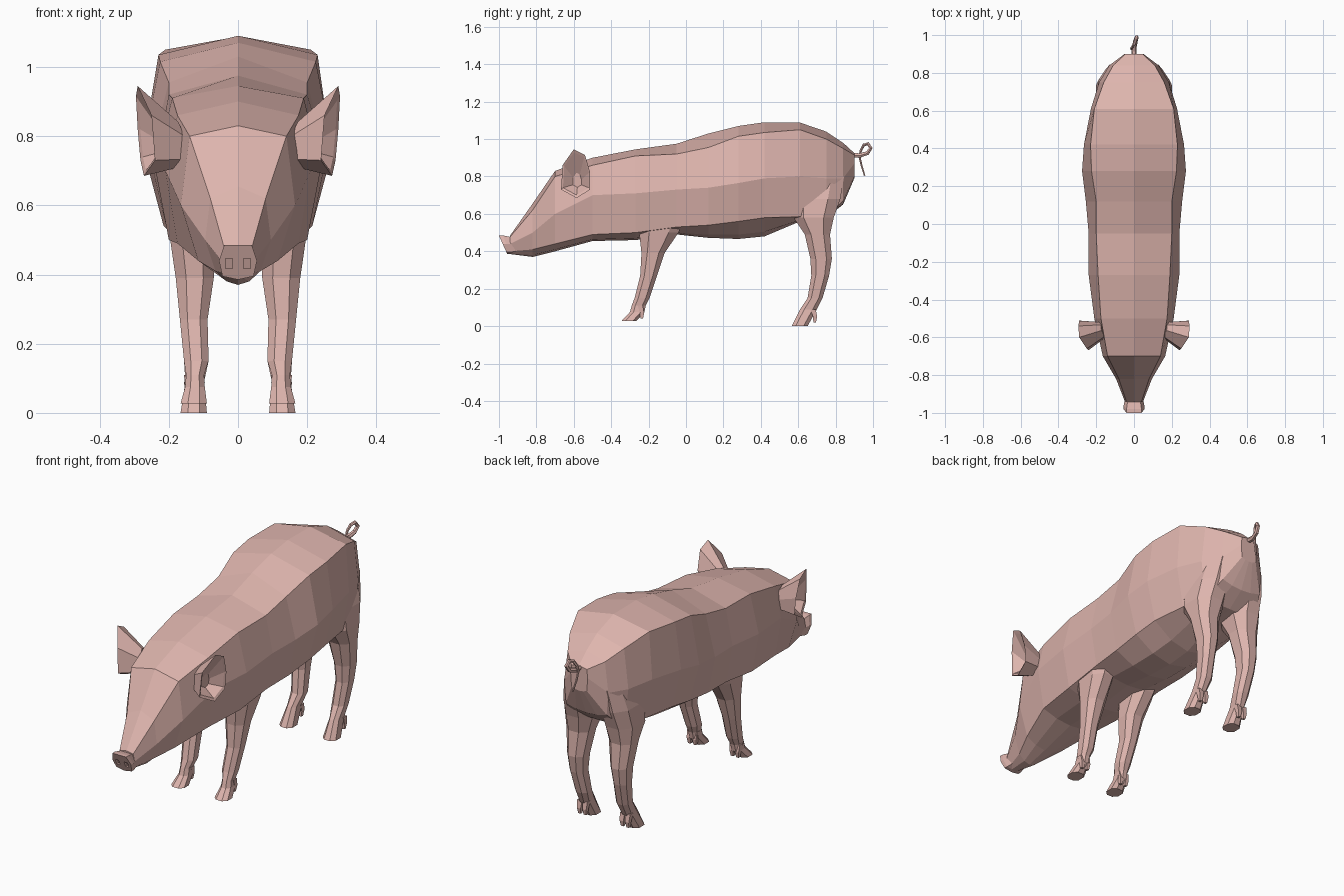
import bpy, bmesh, math
from mathutils import Vector

pink = bpy.data.materials.new("pink_skin")
pink.diffuse_color = (0.73, 0.46, 0.42, 1)


def finish(name, bm):
    bmesh.ops.recalc_face_normals(bm, faces=bm.faces)
    mesh = bpy.data.meshes.new(name)
    bm.to_mesh(mesh)
    bm.free()
    obj = bpy.data.objects.new(name, mesh)
    mesh.materials.append(pink)
    bpy.context.collection.objects.link(obj)
    return obj


def loft(name, rings, caps=True):
    bm = bmesh.new()
    rows = [[bm.verts.new(p) for p in ring] for ring in rings]
    n = len(rows[0])
    for a, b in zip(rows, rows[1:]):
        for i in range(n):
            j = (i + 1) % n
            bm.faces.new((a[i], a[j], b[j], b[i]))
    if caps:
        bm.faces.new(rows[0])
        bm.faces.new(rows[-1])
    return finish(name, bm)


# Body and head: y, top z, then corner, widest and lower edges (x, z), belly z
sections = [
    (-0.94, .485, .04, .478, .048, .44, .03, .40, .385),
    (-0.82, .655, .08, .62, .095, .50, .065, .41, .37),
    (-0.70, .83, .14, .80, .165, .60, .115, .44, .40),
    (-0.50, .90, .175, .86, .21, .70, .175, .49, .455),
    (-0.27, .945, .19, .91, .24, .71, .20, .50, .46),
    (-0.05, .975, .20, .92, .24, .73, .205, .53, .49),
    (0.12, 1.03, .20, .955, .255, .74, .215, .54, .472),
    (0.28, 1.07, .225, 1.015, .275, .765, .22, .56, .466),
    (0.42, 1.09, .23, 1.035, .265, .79, .215, .58, .48),
    (0.61, 1.088, .21, 1.05, .228, .80, .19, .585, .56),
    (0.75, 1.04, .16, 1.0, .185, .79, .16, .58, .58),
    (0.84, .98, .11, .95, .13, .79, .12, .67, .65),
    (0.90, .925, .045, .915, .05, .87, .045, .80, .79),
]
rings = []
for y, zt, xc, zc, xm, zm, xl, zl, zb in sections:
    half = [(xc, zc), (xm, zm), (xl, zl), (xl * .5, zb + (zl - zb) * .25)]
    rings.append([(0, y, zt)] + [(x, y, z) for x, z in half] + [(0, y, zb)]
                 + [(-x, y, z) for x, z in reversed(half)])
loft("body", rings)

# Snout disc, leaning forward at the top
outline = [(.04, .05), (.055, .005), (.045, -.04), (0, -.05),
           (-.045, -.04), (-.055, .005), (-.04, .05)]
snout = loft("snout", [
    [(x * s, -.978 + dy - .45 * z * s, .435 + z * s) for x, z in outline]
    for s, dy in ((1, 0), (1, .02), (.85, .055))])

# Nostril recesses
for side in (-1, 1):
    cutter = loft("nostril_cutter", [
        [(side * .026 + a, y - .45 * b, .432 + b)
         for a, b in ((-.01, -.014), (.01, -.014), (.01, .014), (-.01, .014))]
        for y in (-1.02, -.962)])
    cutter.hide_render = True
    cutter.hide_viewport = True
    cut = snout.modifiers.new("nostril", 'BOOLEAN')
    cut.operation = 'DIFFERENCE'
    cut.object = cutter

# Legs: z, front y, back y, inner x, outer x
front_leg = [
    (.60, -.25, .00, .07, .21), (.50, -.25, -.04, .07, .196),
    (.39, -.238, -.115, .07, .18), (.27, -.245, -.155, .088, .168),
    (.15, -.275, -.195, .085, .156), (.11, -.29, -.215, .098, .15),
    (.075, -.30, -.222, .096, .153), (.027, -.345, -.265, .09, .166)]
rear_leg = [
    (.80, .58, .845, .04, .16), (.68, .56, .825, .03, .19),
    (.58, .575, .79, .035, .20), (.49, .635, .77, .06, .19),
    (.36, .665, .78, .08, .175), (.27, .67, .765, .09, .167),
    (.15, .65, .73, .085, .156), (.09, .61, .70, .098, .152),
    (0, .565, .65, .09, .166)]
octagon = [(1, .5), (.45, 1), (-.45, 1), (-1, .5),
           (-1, -.5), (-.45, -1), (.45, -1), (1, -.5)]
for name, rows, dew in (("front_leg", front_leg, (-.235, .085)),
                        ("rear_leg", rear_leg, (.69, .065))):
    for side in (-1, 1):
        loft(name, [
            [(side * ((xi + xo) / 2 + u * (xo - xi) / 2),
              (yf + yb) / 2 + v * (yb - yf) / 2, z) for u, v in octagon]
            for z, yf, yb, xi, xo in rows])
        # Pair of dewclaws behind each hoof
        for x in (.11, .142):
            loft("dewclaw", [
                [(side * x + u * r, dew[0] + dy + v * r, dew[1] + dz)
                 for u, v in ((1, 1), (-1, 1), (-1, -1), (1, -1))]
                for r, dy, dz in ((.014, -.01, .025), (.011, .0, -.015), (.007, -.002, -.045))])

# Ears: cupped funnels with root, rim and inner hollow
rim = [(.29, -.60, .945), (.295, -.54, .915), (.29, -.512, .82), (.282, -.512, .73),
       (.272, -.585, .685), (.24, -.668, .73), (.25, -.66, .86)]
for side in (-1, 1):
    centre = sum((Vector(p) for p in rim), Vector()) / len(rim)

    def shrink(p, f, target):
        q = Vector(target) + (Vector(p) - centre) * f
        return (side * q.x, q.y, q.z)

    loft("ear", [
        [shrink(p, .5, (.165, -.555, .775)) for p in rim],
        [shrink(p, 1, centre) for p in rim],
        [shrink(p, .88, centre - Vector((.006, 0, 0))) for p in rim],
        [shrink(p, .3, (.215, -.58, .78)) for p in rim]])

# Curly tail: tapering hexagonal tube along a looped path
path = [(0, .88, .915), (0, .93, .912), (.008, .97, .925), (.014, .988, .952),
        (.008, .972, .975), (0, .95, .968), (-.01, .935, .94),
        (-.014, .928, .905), (-.01, .938, .86), (0, .955, .805)]
pts = [Vector(p) for p in path]
tail = []
for i, p in enumerate(pts):
    t = (pts[min(i + 1, len(pts) - 1)] - pts[max(i - 1, 0)]).normalized()
    a = Vector((1, 0, 0))
    a = (a - t * a.dot(t)).normalized()
    b = t.cross(a)
    r = .014 * (1 - .075 * i)
    tail.append([p + r * (a * math.cos(k * math.pi / 3) + b * math.sin(k * math.pi / 3))
                 for k in range(6)])
loft("tail", tail)
